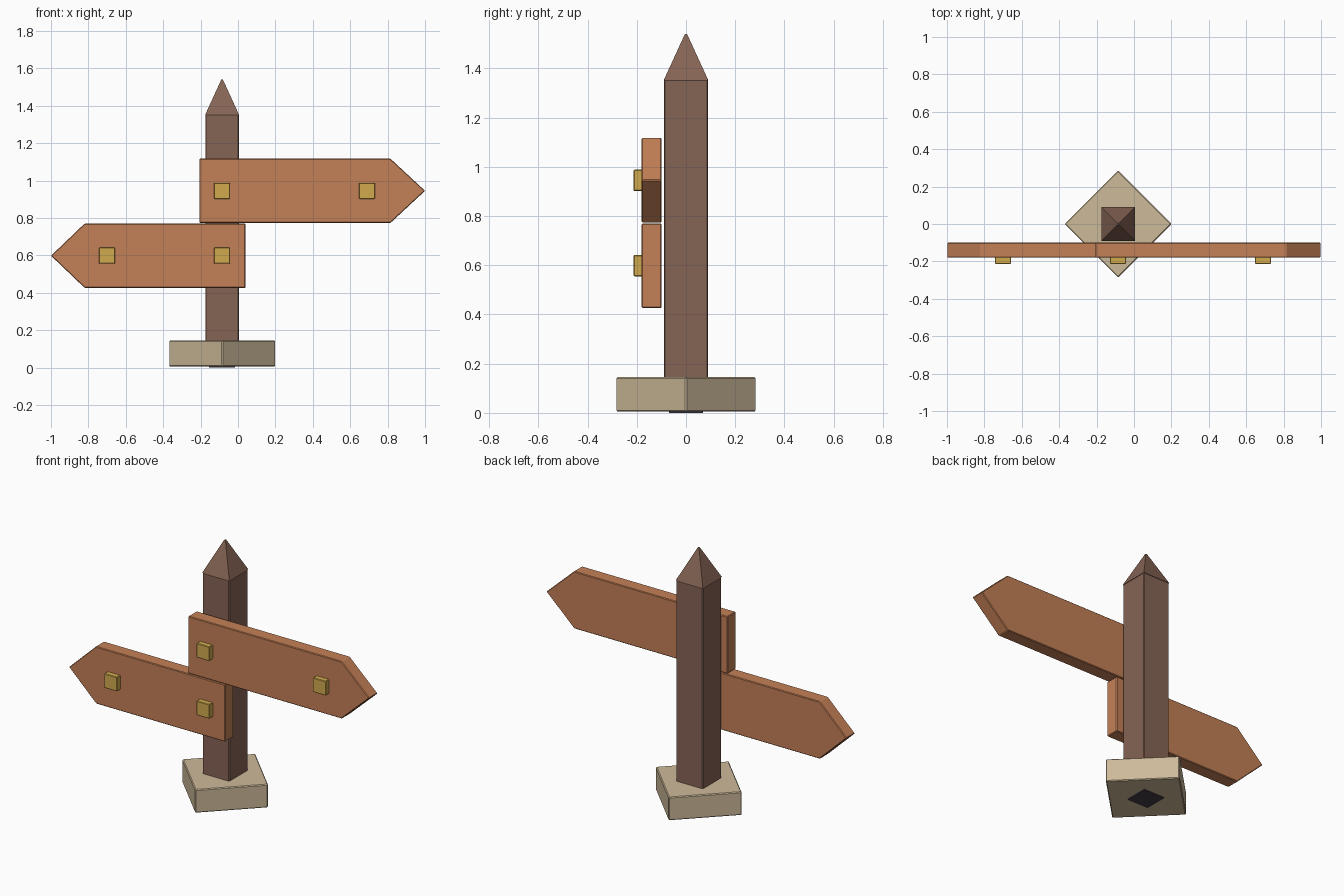
import bpy, bmesh, math
from mathutils import Matrix, Vector

if "Cube" in bpy.data.objects:
    bpy.data.objects.remove(bpy.data.objects["Cube"])

PX = -0.085  # x of the post axis


def material(name, rgb):
    m = bpy.data.materials.new(name)
    m.diffuse_color = (*rgb, 1.0)
    m.use_nodes = True
    m.node_tree.nodes["Principled BSDF"].inputs["Base Color"].default_value = m.diffuse_color
    return m


SIGN = material("orange_wood", (0.552, 0.216, 0.093))
POST = material("dark_wood", (0.235, 0.127, 0.089))
STONE = material("pale_stone", (0.610, 0.491, 0.319))
BRASS = material("brass", (0.631, 0.402, 0.076))
DARK = material("dark_underside", (0.061, 0.048, 0.065))


def finish(name, bm, mat, bevel=0.0):
    bmesh.ops.recalc_face_normals(bm, faces=bm.faces)
    if bevel:
        bmesh.ops.bevel(bm, geom=list(bm.edges), offset=bevel, segments=1,
                        affect='EDGES', clamp_overlap=True)
    mesh = bpy.data.meshes.new(name)
    bm.to_mesh(mesh)
    bm.free()
    mesh.materials.append(mat)
    obj = bpy.data.objects.new(name, mesh)
    bpy.context.collection.objects.link(obj)
    return obj


def box(name, lo, hi, mat, bevel=0.0, turn=0.0):
    lo, hi = Vector(lo), Vector(hi)
    bm = bmesh.new()
    bmesh.ops.create_cube(bm, size=1)
    m = (Matrix.Translation((lo + hi) / 2) @ Matrix.Rotation(turn, 4, 'Z')
         @ Matrix.Diagonal((*(hi - lo), 1)))
    bmesh.ops.transform(bm, matrix=m, verts=bm.verts)
    return finish(name, bm, mat, bevel)


def arrow_board(name, tail, shoulder, tip, z, half):
    # Pentagon profile in the xz plane, extruded through the board thickness
    pts = [(tail, z - half), (shoulder, z - half), (tip, z),
           (shoulder, z + half), (tail, z + half)]
    bm = bmesh.new()
    face = bm.faces.new([bm.verts.new((x, -0.18, h)) for x, h in pts])
    ext = bmesh.ops.extrude_face_region(bm, geom=[face])
    verts = [v for v in ext["geom"] if isinstance(v, bmesh.types.BMVert)]
    bmesh.ops.translate(bm, verts=verts, vec=(0, 0.081, 0))
    return finish(name, bm, SIGN, 0.004)


# Foot block turned 45 degrees, with the dark pad underneath
box("base", (PX - 0.202, -0.202, 0.005), (PX + 0.202, 0.202, 0.145), STONE, 0.005, math.pi / 4)
box("base_pad", (PX - 0.07, -0.07, 0.0), (PX + 0.07, 0.07, 0.007), DARK)

# Post and pointed cap
box("post", (PX - 0.09, -0.09, 0.02), (PX + 0.09, 0.09, 1.355), POST, 0.005)
bm = bmesh.new()
bmesh.ops.create_cone(bm, cap_ends=True, segments=4, radius1=0.09 * math.sqrt(2),
                      radius2=0.006, depth=0.187,
                      matrix=Matrix.Translation((PX, 0, 1.4465)) @ Matrix.Rotation(math.pi / 4, 4, 'Z'))
finish("post_cap", bm, POST)

# Direction boards, each with two square bolts
for name, tail, shoulder, tip, z, outer in (
        ("upper", -0.206, 0.815, 1.0, 0.945, 0.69),
        ("lower", 0.04, -0.82, -1.0, 0.598, -0.70)):
    arrow_board(name + "_board", tail, shoulder, tip, z, 0.172)
    for label, x in (("inner", PX), ("outer", outer)):
        box(f"{name}_{label}_bolt", (x - 0.043, -0.213, z - 0.043),
            (x + 0.043, -0.17, z + 0.043), BRASS, 0.003)
